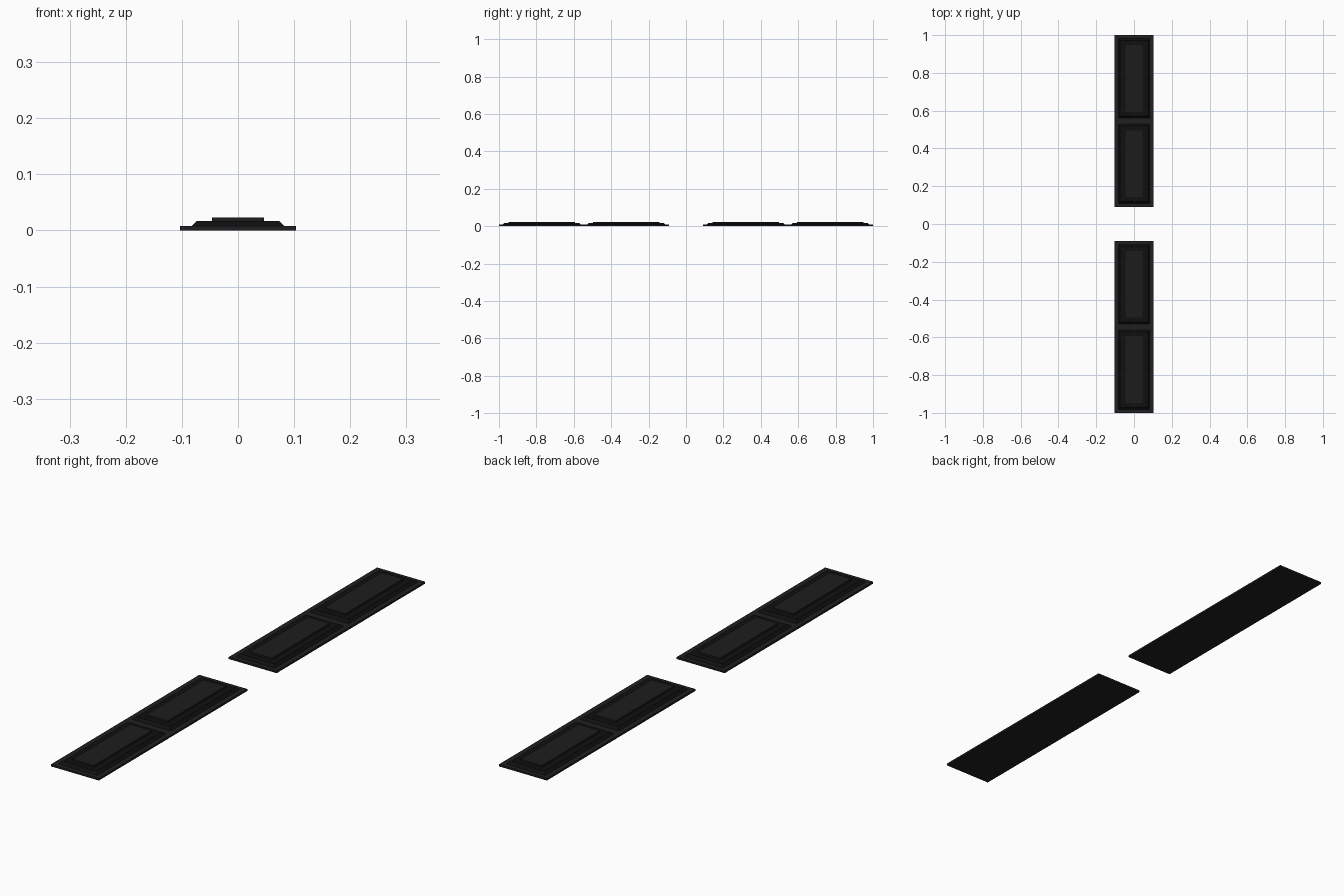
import bpy, bmesh

if "Cube" in bpy.data.objects:
    bpy.data.objects.remove(bpy.data.objects["Cube"])


def material(name, v):
    m = bpy.data.materials.new(name)
    m.diffuse_color = (v, v, v, 1)
    m.use_nodes = True
    m.node_tree.nodes["Principled BSDF"].inputs["Base Color"].default_value = m.diffuse_color
    return m


frame_mat = material("frame_black", 0.014)
panel_mat = material("panel_black", 0.005)
pad_mat = material("pad_black", 0.012)


def tapered_box(name, yc, z0, z1, bottom, top, mat):
    """Box centred on x=0, y=yc; bottom and top are (half x, half y)."""
    bm = bmesh.new()
    rings = [[bm.verts.new((sx * h[0], yc + sy * h[1], z))
              for sx, sy in ((-1, -1), (1, -1), (1, 1), (-1, 1))]
             for h, z in ((bottom, z0), (top, z1))]
    lo, hi = rings
    bm.faces.new(lo[::-1])
    bm.faces.new(hi)
    for i in range(4):
        j = (i + 1) % 4
        bm.faces.new((lo[i], lo[j], hi[j], hi[i]))
    me = bpy.data.meshes.new(name)
    bm.to_mesh(me)
    bm.free()
    me.materials.append(mat)
    bpy.context.collection.objects.link(bpy.data.objects.new(name, me))


for side, s in (("front", -1), ("back", 1)):
    # flat base strip
    tapered_box(f"{side}_base_strip", s * 0.545, 0, 0.0075,
                (0.103, 0.455), (0.103, 0.455), frame_mat)
    for pos, yc in (("inner", 0.319), ("outer", 0.771)):
        # chamfered raised panel
        tapered_box(f"{side}_{pos}_panel", s * yc, 0.0075, 0.017,
                    (0.083, 0.211), (0.073, 0.200), panel_mat)
        # raised pad on the panel
        tapered_box(f"{side}_{pos}_pad", s * yc, 0.017, 0.0235,
                    (0.046, 0.177), (0.046, 0.177), pad_mat)
